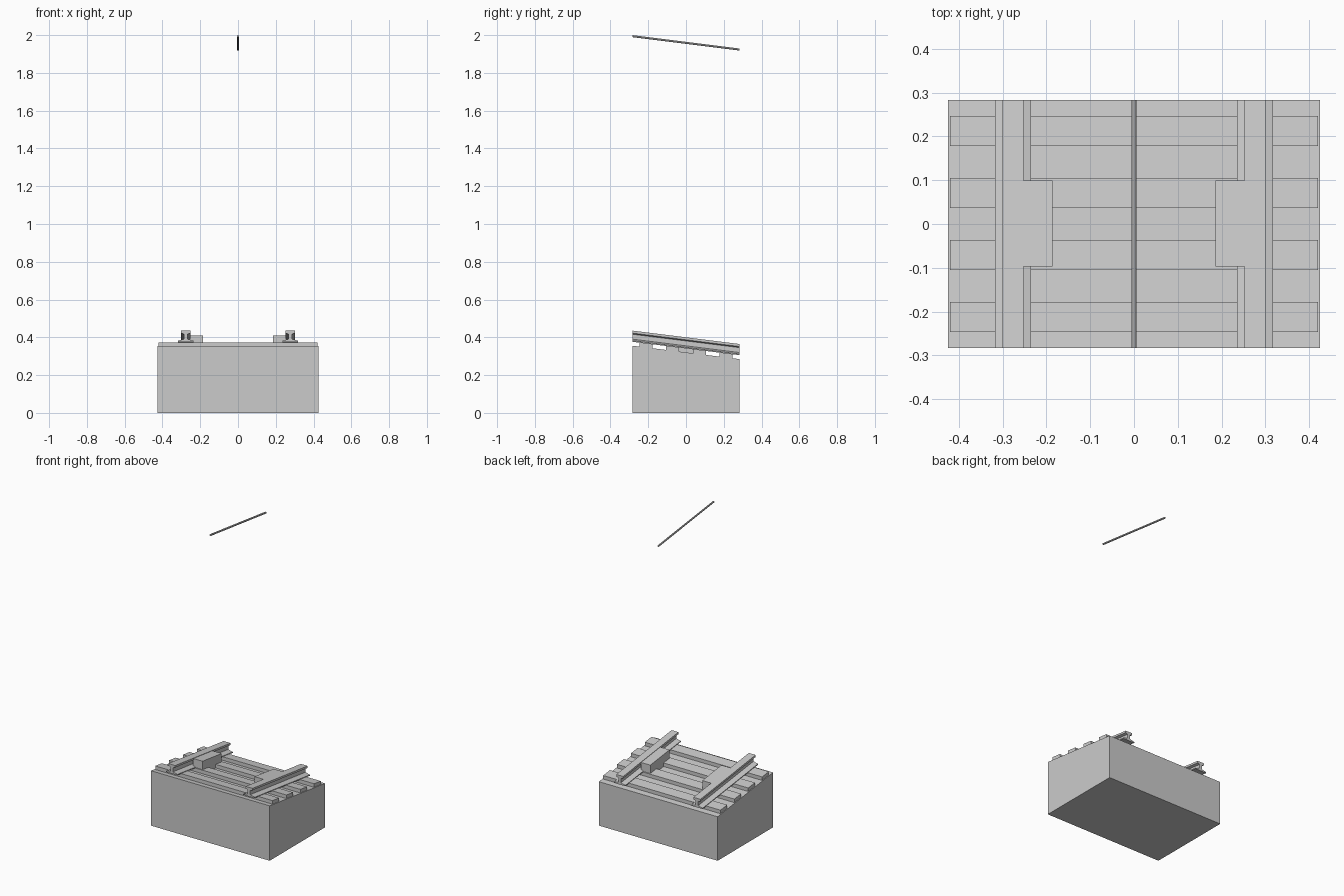
import bpy, bmesh, math

if "Cube" in bpy.data.objects:
    bpy.data.objects.remove(bpy.data.objects["Cube"])

L = 0.283          # half length along the track
SLOPE = -0.125     # height change per unit of y
MID = 0.32         # base surface height at y = 0


def sloped(name, profile, y0, y1, level=MID, flat_bottom=False):
    """Extrude an (x, z) profile along y, following the slope of the track."""
    bm = bmesh.new()
    rings = []
    for y in (y0, y1):
        rings.append([bm.verts.new((x, y, 0 if flat_bottom and z < 0
                                    else level + z + SLOPE * y)) for x, z in profile])
    a, b = rings
    n = len(profile)
    bm.faces.new(a)
    bm.faces.new(b[::-1])
    for i in range(n):
        j = (i + 1) % n
        bm.faces.new((a[j], a[i], b[i], b[j]))
    bmesh.ops.recalc_face_normals(bm, faces=bm.faces[:])
    mesh = bpy.data.meshes.new(name)
    bm.to_mesh(mesh)
    bm.free()
    obj = bpy.data.objects.new(name, mesh)
    bpy.context.collection.objects.link(obj)
    return obj


def box(x0, x1, z0, z1):
    return [(x0, z0), (x1, z0), (x1, z1), (x0, z1)]


# Solid base with level underside and sloping top
sloped("base_block", box(-0.425, 0.425, -1, 0), -L, L, flat_bottom=True)

# Four evenly spaced sleepers
for i in range(4):
    y = -0.2125 + i * 0.1417
    sloped(f"sleeper_{i + 1}", box(-0.42, 0.42, -0.002, 0.023), y - 0.034, y + 0.034)

# Rails: flat head, thin web and sloping foot
half = [(0.041, 0.021), (0.041, 0.027), (0.009, 0.035),
        (0.009, 0.061), (0.0245, 0.067), (0.0245, 0.080)]
rail_profile = half + [(-x, z) for x, z in reversed(half)]
for side, label in ((-1, "left"), (1, "right")):
    sloped(f"{label}_rail", [(side * 0.2765 + x, z) for x, z in rail_profile], -L, L)

    # Guard block inside the rail, with a leg down between the middle sleepers
    x0, x1 = sorted((side * 0.186, side * 0.253))
    sloped(f"{label}_guard_block", box(x0, x1, 0.023, 0.0775), -0.097, 0.099)
    sloped(f"{label}_guard_leg", box(x0, x1, -0.002, 0.023), -0.037, 0.037)

# Overhead wire, parallel to the track
wire = [(0.006 * math.cos(math.radians(22.5 + 45 * k)),
         0.006 * math.sin(math.radians(22.5 + 45 * k))) for k in range(8)]
sloped("overhead_wire", wire, -L, L, level=2.0 + SLOPE * L - 0.0056)
